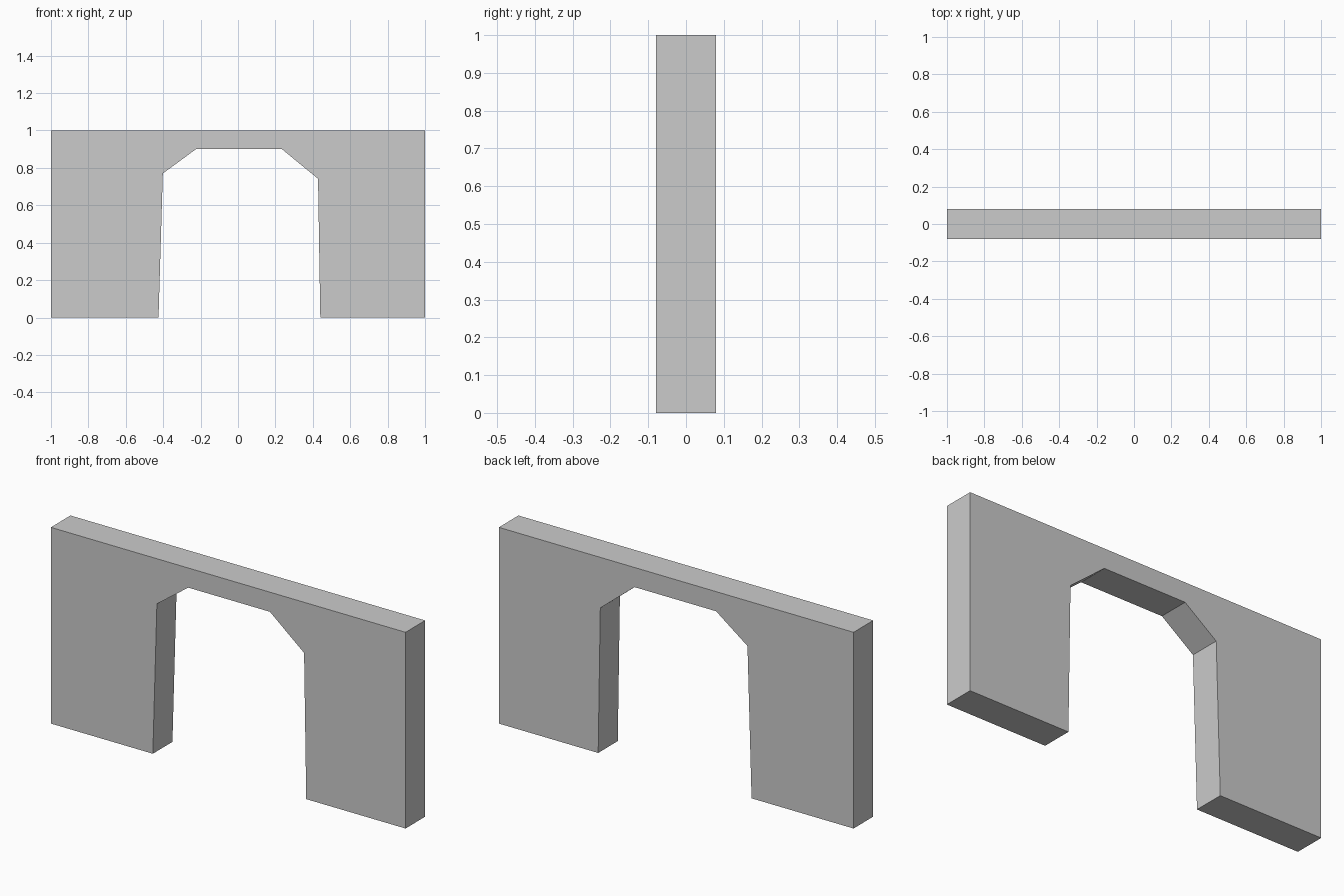
import bpy
import bmesh

if "Cube" in bpy.data.objects:
    bpy.data.objects.remove(bpy.data.objects["Cube"])

HALF_DEPTH = 0.079

# Wall outline with the slightly uneven doorway cut up from the ground (x, z)
outline = [
    (-1.0, 0.0), (-0.425, 0.0), (-0.402, 0.77), (-0.225, 0.90),
    (0.235, 0.90), (0.428, 0.742), (0.44, 0.0), (1.0, 0.0),
    (1.0, 1.0), (-1.0, 1.0),
]

# Extrude the outline through the wall thickness
bm = bmesh.new()
front = bm.faces.new([bm.verts.new((x, -HALF_DEPTH, z)) for x, z in outline])
extruded = bmesh.ops.extrude_face_region(bm, geom=[front], use_keep_orig=True)
back_verts = [v for v in extruded["geom"] if isinstance(v, bmesh.types.BMVert)]
bmesh.ops.translate(bm, verts=back_verts, vec=(0, 2 * HALF_DEPTH, 0))
bmesh.ops.recalc_face_normals(bm, faces=bm.faces[:])

mesh = bpy.data.meshes.new("doorway_wall")
bm.to_mesh(mesh)
bm.free()
wall = bpy.data.objects.new("doorway_wall", mesh)
bpy.context.collection.objects.link(wall)
